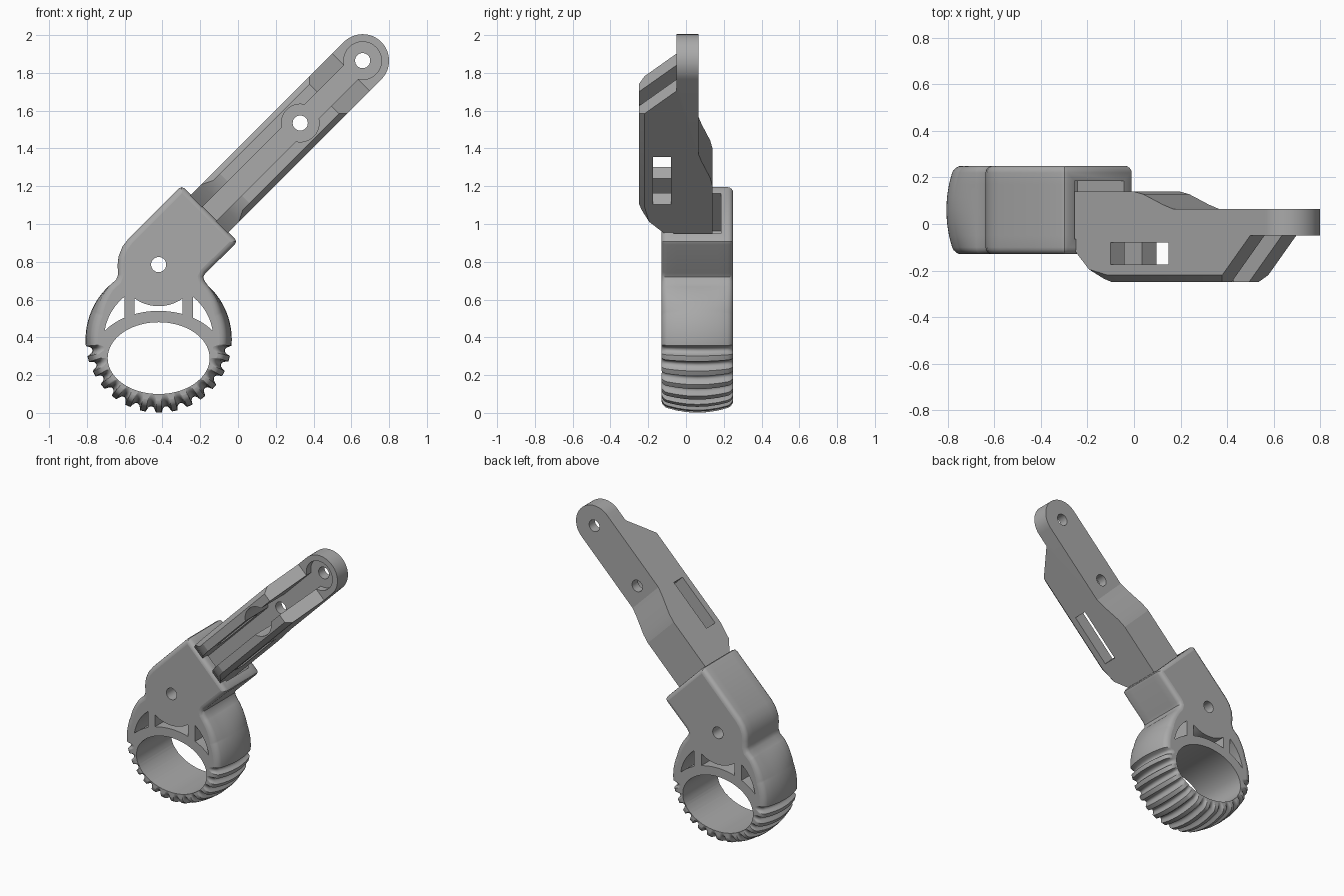
import bpy, bmesh
from math import sin, cos, pi, sqrt, radians
from mathutils import Vector

cube = bpy.data.objects.get("Cube")
if cube:
    bpy.data.objects.remove(cube)

grey = bpy.data.materials.new("plain_grey")
grey.use_nodes = True
GREY = (0.4, 0.4, 0.4, 1)
grey.diffuse_color = GREY
grey.node_tree.nodes["Principled BSDF"].inputs["Base Color"].default_value = GREY

PX, PZ = -0.42, 0.785      # pivot pin
CZ, R = 0.388, 0.387       # grip ring centre height and radius
MID, HALF = 0.06, 0.19     # grip depth centre and half depth
K = sqrt(0.5)


def arm_xz(u, v):
    """Along and across the diagonal arm, measured from the pin."""
    return PX + K * (u - v), PZ + K * (u + v)


def in_arm(u, v, y):
    x, z = arm_xz(u, v)
    return x, y, z


def in_front(x, z, y):
    return x, y, z


def loft(name, rings):
    bm = bmesh.new()
    rows = [[bm.verts.new(p) for p in ring] for ring in rings]
    n = len(rows[0])
    for a, b in zip(rows, rows[1:]):
        for i in range(n):
            j = (i + 1) % n
            bm.faces.new((a[i], a[j], b[j], b[i]))
    bm.faces.new(rows[0])
    bm.faces.new(rows[-1])
    bmesh.ops.recalc_face_normals(bm, faces=bm.faces)
    mesh = bpy.data.meshes.new(name)
    bm.to_mesh(mesh)
    bm.free()
    mesh.materials.append(grey)
    ob = bpy.data.objects.new(name, mesh)
    bpy.context.collection.objects.link(ob)
    return ob


def prism(name, pts, lo, hi, place):
    return loft(name, [[place(a, b, y) for a, b in pts] for y in (lo, hi)])


def disc(cx, cy, rx, ry=None, n=40):
    return [(cx + rx * cos(2 * pi * i / n), cy + (ry or rx) * sin(2 * pi * i / n)) for i in range(n)]


def box(a0, a1, b0, b1):
    return [(a0, b0), (a1, b0), (a1, b1), (a0, b1)]


def combine(ob, other, operation="DIFFERENCE"):
    other.hide_render = True
    mod = ob.modifiers.new("cut", "BOOLEAN")
    mod.operation, mod.solver, mod.object = operation, "EXACT", other
    bpy.context.view_layer.objects.active = ob
    bpy.ops.object.modifier_apply(modifier=mod.name)
    bpy.data.objects.remove(other)


def finish(ob):
    bpy.ops.object.select_all(action="DESELECT")
    ob.select_set(True)
    bpy.context.view_layer.objects.active = ob
    bpy.ops.object.shade_smooth_by_angle(angle=radians(30))
    for f in ob.data.polygons:
        if abs(f.normal.y) > 0.999:
            f.use_smooth = False


# Grip outline: ring arc with finger grooves, then the angled socket
GROOVES = [189 + 162 * i / 13 for i in range(14)]
outline, inward, bulge = [], [], []
for i in range(307):
    deg = 132 + 0.9 * i
    gap = min(abs(deg - g) for g in GROOVES) * pi / 180 * R / 0.024
    r = R - 0.032 * sqrt(max(0, 1 - gap * gap))
    d = Vector((cos(radians(deg)), sin(radians(deg))))
    outline.append(Vector((PX, CZ)) + d * r)
    inward.append(-d)
    bulge.append(min(1, min(deg - 132, 408 - deg) / 25))
ring_count = len(outline)
socket = [(-0.178, 0.70), (-0.184, 0.72), (-0.172, 0.74)]
socket += [arm_xz(u, v) for u, v in [(0.36, -0.21), (0.376, -0.204), (0.382, -0.19),
                                     (0.382, 0.19), (0.376, 0.204), (0.36, 0.21)]]
socket += [(-0.58, 0.922), (-0.612, 0.88), (-0.632, 0.83), (-0.638, 0.78), (-0.634, 0.735), (-0.645, 0.705)]
outline += [Vector(p) for p in socket]
for i in range(ring_count, len(outline)):
    a, b, c = outline[i - 1], outline[i], outline[(i + 1) % len(outline)]
    t = (b - a).normalized() + (c - b).normalized()
    inward.append(Vector((-t.y, t.x)).normalized())
    bulge.append(0)

# Grip body: rounded edges, barrel-shaped around the ring
FILLET = 0.03
side = [HALF - FILLET + FILLET * sin(pi / 8 * i) for i in range(5)]
steps = [-s for s in reversed(side)] + [-0.11, -0.055, 0, 0.055, 0.11] + side
rings = []
for s in steps:
    e = max(0, abs(s) - HALF + FILLET)
    edge = FILLET - sqrt(max(0, FILLET ** 2 - e * e))
    ring = []
    for p, d, w in zip(outline, inward, bulge):
        q = p + d * (edge + w * 0.035 * (s / HALF) ** 2)
        ring.append((q.x, MID + s, q.y))
    rings.append(ring)
grip = loft("grip_and_socket", rings)

# Finger opening, pin hole and arm pocket
combine(grip, prism("opening_cut", disc(PX, 0.29, 0.27, 0.19, 72), -1, 1, in_front))
combine(grip, prism("pin_cut", disc(PX, PZ, 0.04), -1, 1, in_front))
combine(grip, prism("pocket_cut", box(0.1, 0.6, -0.15, 0.15), -0.065, 0.185, in_arm))


# Windows between the ring and the socket, separated by two struts
def window(x0, x1):
    xs = [x0 + (x1 - x0) * i / 14 for i in range(15)]
    low = [(PX + x, 0.29 + 0.25 * sqrt(1 - (x / 0.35) ** 2)) for x in xs]
    top = []
    for x in reversed(xs):
        z = CZ + sqrt(0.29 ** 2 - x * x)
        if abs(x) < 0.2:
            z = min(z, PZ - sqrt(0.22 ** 2 - x * x))
        top.append((PX + x, z))
    return low + top


for x0, x1 in ((-0.285, -0.182), (-0.127, 0.127), (0.182, 0.285)):
    combine(grip, prism("window_cut", window(x0, x1), -1, 1, in_front))
finish(grip)

# Arm: side profile swept across its width
W, TIP, BOSS = 0.14, 1.527, 1.06
front = [(0.12, -0.05), (0.31, -0.05), (0.39, -0.13), (0.46, -0.195), (0.52, -0.235), (0.57, -0.25),
         (1.24, -0.25), (1.44, -0.05), (1.7, -0.05)]
back = [(1.7, 0.065), (0.97, 0.065), (0.91, 0.083), (0.79, 0.128), (0.73, 0.14), (0.12, 0.14)]
arm = loft("arm", [[in_arm(u, v, y) for u, y in front + back] for v in (-W, W)])

# Chamfer the front outer edges of the rails
bm = bmesh.new()
bm.from_mesh(arm.data)
long_edges = [e for e in bm.edges
              if all(v.co.y < -0.2 for v in e.verts)
              and abs((e.verts[0].co - e.verts[1].co).normalized().dot(Vector((K, 0, K)))) > 0.7]
bmesh.ops.bevel(bm, geom=long_edges, offset=0.03, segments=1, affect="EDGES")
bm.to_mesh(arm.data)
bm.free()

# Round tip
plan = [(0, -W)] + [(TIP + W * cos(a), W * sin(a)) for a in [pi * (i / 32 - 0.5) for i in range(33)]] + [(0, W)]
plan = [(u, v * 1.0005) for u, v in plan]
combine(arm, prism("tip_round", plan, -1, 1, in_arm), "INTERSECT")

# Channel between the rails, side slot, counterbores and bolt holes
FLOOR = 0.0
combine(arm, prism("channel_cut", box(0, TIP, -0.053, 0.053), -1, FLOOR, in_arm))
combine(arm, prism("slot_cut", box(0.59, 0.945, -1, 1), -0.175, -0.08, in_arm))
for u in (BOSS, TIP):
    combine(arm, prism("counterbore_cut", disc(u, 0, 0.1), -1, FLOOR, in_arm))
    combine(arm, prism("bolt_cut", disc(u, 0, 0.04), -1, 1, in_arm))
finish(arm)
